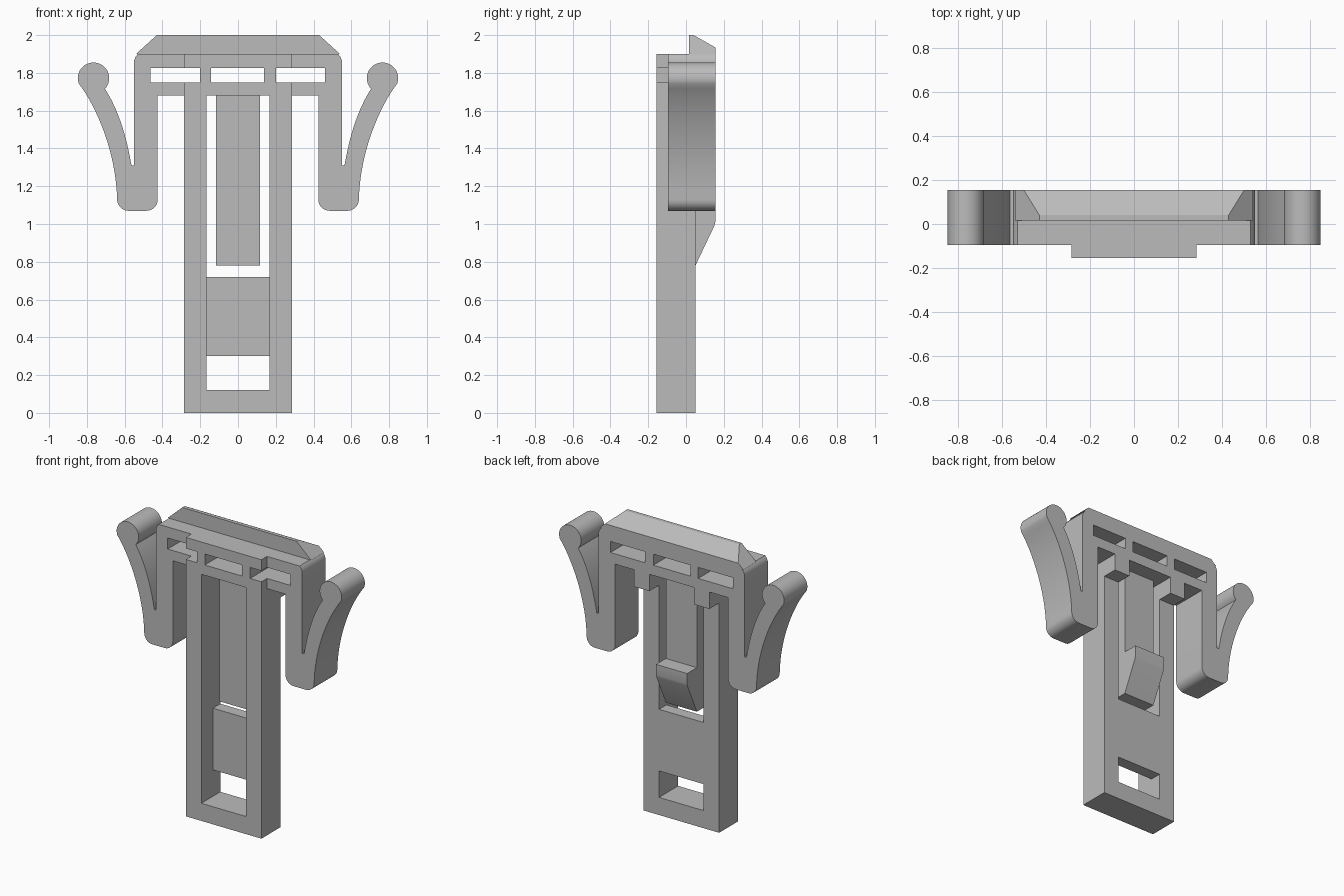
import bpy, bmesh
from math import radians, cos, sin, copysign
from mathutils import Vector
from mathutils.geometry import interpolate_bezier

if "Cube" in bpy.data.objects:
    bpy.data.objects.remove(bpy.data.objects["Cube"])

grey = bpy.data.materials.new("plain_grey")
grey.use_nodes = True
grey.diffuse_color = (0.5, 0.5, 0.5, 1)
grey.node_tree.nodes["Principled BSDF"].inputs["Base Color"].default_value = (0.5, 0.5, 0.5, 1)


def prism(name, outline, lo, hi, axis):
    """Extrude an outline: (x, z) points along y, or (y, z) points along x."""
    bm = bmesh.new()
    place = (lambda p, d: (d, p[0], p[1])) if axis == "x" else (lambda p, d: (p[0], d, p[1]))
    face = bm.faces.new([bm.verts.new(place(p, lo)) for p in outline])
    new = bmesh.ops.extrude_face_region(bm, geom=[face])["geom"]
    shift = Vector(place((0, 0), hi - lo))
    bmesh.ops.translate(bm, vec=shift, verts=[g for g in new if isinstance(g, bmesh.types.BMVert)])
    bmesh.ops.recalc_face_normals(bm, faces=bm.faces)
    mesh = bpy.data.meshes.new(name)
    bm.to_mesh(mesh)
    bm.free()
    mesh.materials.append(grey)
    ob = bpy.data.objects.new(name, mesh)
    bpy.context.collection.objects.link(ob)
    return ob


def box(name, x0, x1, y0, y1, z0, z1):
    return prism(name, [(x0, z0), (x1, z0), (x1, z1), (x0, z1)], y0, y1, "y")


def activate(ob):
    bpy.ops.object.select_all(action="DESELECT")
    ob.select_set(True)
    bpy.context.view_layer.objects.active = ob


def cut(ob, *bounds):
    cutter = box("cutter", *bounds)
    cutter.hide_render = True
    mod = ob.modifiers.new("cut", "BOOLEAN")
    mod.operation, mod.solver, mod.object = "DIFFERENCE", "EXACT", cutter
    activate(ob)
    bpy.ops.object.modifier_apply(modifier=mod.name)
    bpy.data.objects.remove(cutter)


def arc(cx, cz, r, a0, a1, n):
    angles = [radians(a0 + (a1 - a0) * i / n) for i in range(n + 1)]
    return [(cx + r * cos(a), cz + r * sin(a)) for a in angles]


def bezier(*pts):
    curve = interpolate_bezier(*[Vector((x, z, 0)) for x, z in pts], 18)
    return [(p.x, p.y) for p in curve[1:-1]]


# Head with a sprung arm on each side, drawn as one mirrored outline
FRONT, BACK, STEM_BACK = -0.095, 0.155, 0.05
half = [(0.425, 1.68)]
half += arc(0.485, 1.13, 0.06, 180, 270, 8)
half += arc(0.58, 1.13, 0.06, 270, 360, 8)
half += bezier((0.64, 1.13), (0.645, 1.36), (0.735, 1.6), (0.843, 1.744))
half += arc(0.765, 1.772, 0.083, -20, 223, 28)
half += bezier((0.704, 1.715), (0.63, 1.6), (0.59, 1.46), (0.564, 1.31))
half += [(0.564, 1.31), (0.55, 1.31), (0.55, 1.865), (0.543, 1.885), (0.53, 1.9)]
head = prism("head_and_arms", half + [(-x, z) for x, z in reversed(half)], FRONT, BACK, "y")

# Stem, with a front plate rising over the head
stem = prism("stem", [(-0.155, 0), (STEM_BACK, 0), (STEM_BACK, 1.68), (FRONT, 1.68),
                      (FRONT, 1.9), (-0.155, 1.9)], -0.285, 0.285, "x")
W = 0.168
cut(stem, -W, W, -0.3, -0.03, 0.12, 1.68)   # front recess
cut(stem, -W, W, -0.1, 0.3, 0.12, 0.3)      # lower window
cut(stem, -W, W, -0.1, 0.3, 0.72, 1.68)     # tongue window

# Three slots through head and front plate
for x0, x1 in ((-0.463, -0.2), (-0.142, 0.138), (0.2, 0.461)):
    for part in (head, stem):
        cut(part, x0, x1, -0.3, 0.3, 1.75, 1.825)

# Bevelled ridge on top, with ends leaning inward
ridge = prism("top_ridge", [(0.015, 1.9), (BACK, 1.9), (BACK, 1.935), (0.04, 2), (0.015, 2)],
              -0.54, 0.54, "x")
for v in ridge.data.vertices:
    v.co.x -= copysign((v.co.z - 1.9) * 1.1, v.co.x)

# Flexible tongue ending in a hook
tongue = prism("hooked_tongue", [(-0.03, 1.68), (-0.03, 0.78), (STEM_BACK, 0.78), (0.15, 0.99),
                                 (BACK, 1.01), (BACK, 1.08), (STEM_BACK, 1.08),
                                 (STEM_BACK, 1.68)], -0.117, 0.117, "x")

# Small tabs under the head, behind the stem rails
for side, x0 in (("right", -0.285), ("left", W)):
    box(side + "_tab", x0, x0 + 0.117, STEM_BACK, BACK, 1.565, 1.68)

for ob in (head, tongue):
    activate(ob)
    bpy.ops.object.shade_smooth_by_angle(angle=radians(25))
